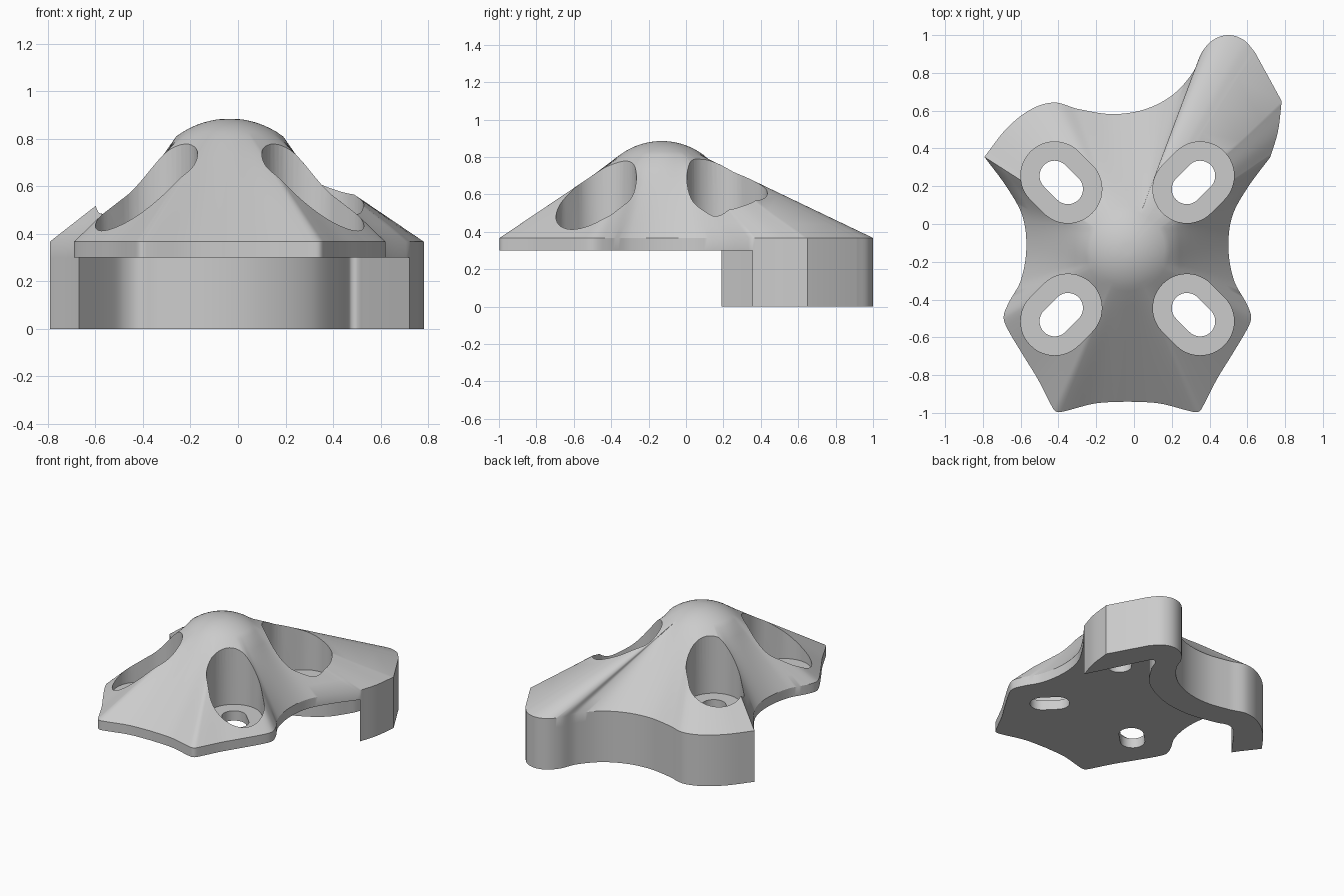
import bpy, bmesh, math
from mathutils import Vector
from mathutils.geometry import interpolate_bezier

if "Cube" in bpy.data.objects:
    bpy.data.objects.remove(bpy.data.objects["Cube"])

CX, CY = -0.035, -0.13            # centre of the dome and slot pattern
SLAB, EDGE, DOME_R, SPHERE_R, TOP = 0.3, 0.367, 0.225, 0.375, 0.885
STEPS = 8

grey = bpy.data.materials.new("plain_grey")
grey.use_nodes = True
grey.diffuse_color = (0.6, 0.6, 0.6, 1)
grey.node_tree.nodes["Principled BSDF"].inputs["Base Color"].default_value = (0.6, 0.6, 0.6, 1)


def smooth(points):
    """Smooth open curve through 2D points."""
    p = [Vector((x, y, 0)) for x, y in points]
    n = len(p)
    tan = [(p[min(i + 1, n - 1)] - p[max(i - 1, 0)]).normalized() for i in range(n)]
    out = []
    for i in range(n - 1):
        h = (p[i + 1] - p[i]).length / 3
        out += interpolate_bezier(p[i], p[i] + tan[i] * h, p[i + 1] - tan[i + 1] * h,
                                  p[i + 1], STEPS + 1)[:-1]
    return [(v.x, v.y) for v in out + [p[-1]]]


def make_object(name, bm):
    bmesh.ops.recalc_face_normals(bm, faces=bm.faces)
    mesh = bpy.data.meshes.new(name)
    bm.to_mesh(mesh)
    bm.free()
    mesh.materials.append(grey)
    ob = bpy.data.objects.new(name, mesh)
    bpy.context.collection.objects.link(ob)
    return ob


def loft(name, rings):
    """Closed solid through rings with equal point counts."""
    bm = bmesh.new()
    rows = [[bm.verts.new(c) for c in ring] for ring in rings]
    n = len(rows[0])
    for a, b in zip(rows, rows[1:]):
        for i in range(n):
            j = (i + 1) % n
            bm.faces.new((a[i], a[j], b[j], b[i]))
    bm.faces.new(rows[0])
    bm.faces.new(rows[-1])
    return make_object(name, bm)


def prism(name, outline, z0, z1):
    return loft(name, [[(x, y, z) for x, y in outline] for z in (z0, z1)])


def combine(target, tool, operation):
    mod = target.modifiers.new(tool.name, "BOOLEAN")
    mod.object, mod.operation, mod.solver = tool, operation, "EXACT"
    bpy.context.view_layer.objects.active = target
    bpy.ops.object.modifier_apply(modifier=mod.name)
    bpy.data.objects.remove(tool)


# Outline: symmetric front half, then the uneven back edge
half = smooth([(0, -.94), (.17, -.95), (.35, -.995), (.38, -.992), (.4, -.965),
               (.475, -.82), (.555, -.69), (.64, -.545), (.655, -.49), (.63, -.42),
               (.565, -.3), (.535, -.13), (.555, .04), (.635, .19), (.757, .355)])
right = [(CX + x, y) for x, y in half]
left = [(CX - x, y) for x, y in reversed(half)]
back = (smooth([(.722, .355), (.762, .49), (.782, .65)])
        + smooth([(.64, .91), (.58, .975), (.5, 1), (.42, .975), (.36, .91), (.31, .8),
                  (.2, .68), (.05, .605), (-.12, .582), (-.3, .61), (-.42, .643),
                  (-.54, .61), (-.67, .51), (-.792, .355)]))
outline = right + back[1:-1] + left[:-1]

# Roof: slab edge, ruled slopes up to a circle, rounded dome cap
def dome_z(r):
    return TOP - SPHERE_R + math.sqrt(SPHERE_R ** 2 - r * r)

def blended(t):
    ring = []
    for x, y in outline:
        a = math.atan2(y - CY, x - CX)
        cx, cy = CX + DOME_R * math.cos(a), CY + DOME_R * math.sin(a)
        ring.append((x + (cx - x) * t, y + (cy - y) * t, EDGE + (dome_z(DOME_R) - EDGE) * t))
    return ring

def circle(r):
    angles = [math.atan2(y - CY, x - CX) for x, y in outline]
    return [(CX + r * math.cos(a), CY + r * math.sin(a), dome_z(r)) for a in angles]

rings = [[(x, y, SLAB) for x, y in outline]]
rings += [blended(k / 6) for k in range(7)]
rings += [circle(DOME_R * k / 8) for k in range(7, 0, -1)]
body = loft("domed_cover", rings)

# Skirt wall hanging below the back edge
inner = (smooth([(-.67, .19), (-.53, .38), (-.48, .43), (-.42, .45), (-.34, .425), (-.12, .39),
                 (.1, .42), (.31, .53), (.43, .69), (.47, .78), (.5, .785), (.53, .74)])
         + [(.722, .355)])
skirt = prism("back_skirt", back[:-1] + left[:STEPS] + inner[:-1], 0, SLAB)
combine(body, skirt, "UNION")

# Four diagonal slots: wide pocket from above, narrow hole through the slab
def stadium(sx, sy, radius):
    mid = math.atan2(sy, sx)
    pts = []
    for d, turn in ((.385, 0), (.315, math.pi)):
        for k in range(25):
            a = mid + turn - math.pi / 2 + math.pi * k / 24
            pts.append((CX + sx * d + radius * math.cos(a), CY + sy * d + radius * math.sin(a)))
    return pts

for sx in (-1, 1):
    for sy in (-1, 1):
        combine(body, prism("pocket_cutter", stadium(sx, sy, .18), .37, 1.2), "DIFFERENCE")
        combine(body, prism("hole_cutter", stadium(sx, sy, .08), .2, .5), "DIFFERENCE")

bpy.ops.object.select_all(action="DESELECT")
body.select_set(True)
bpy.context.view_layer.objects.active = body
bpy.ops.object.shade_smooth_by_angle(angle=math.radians(30))
